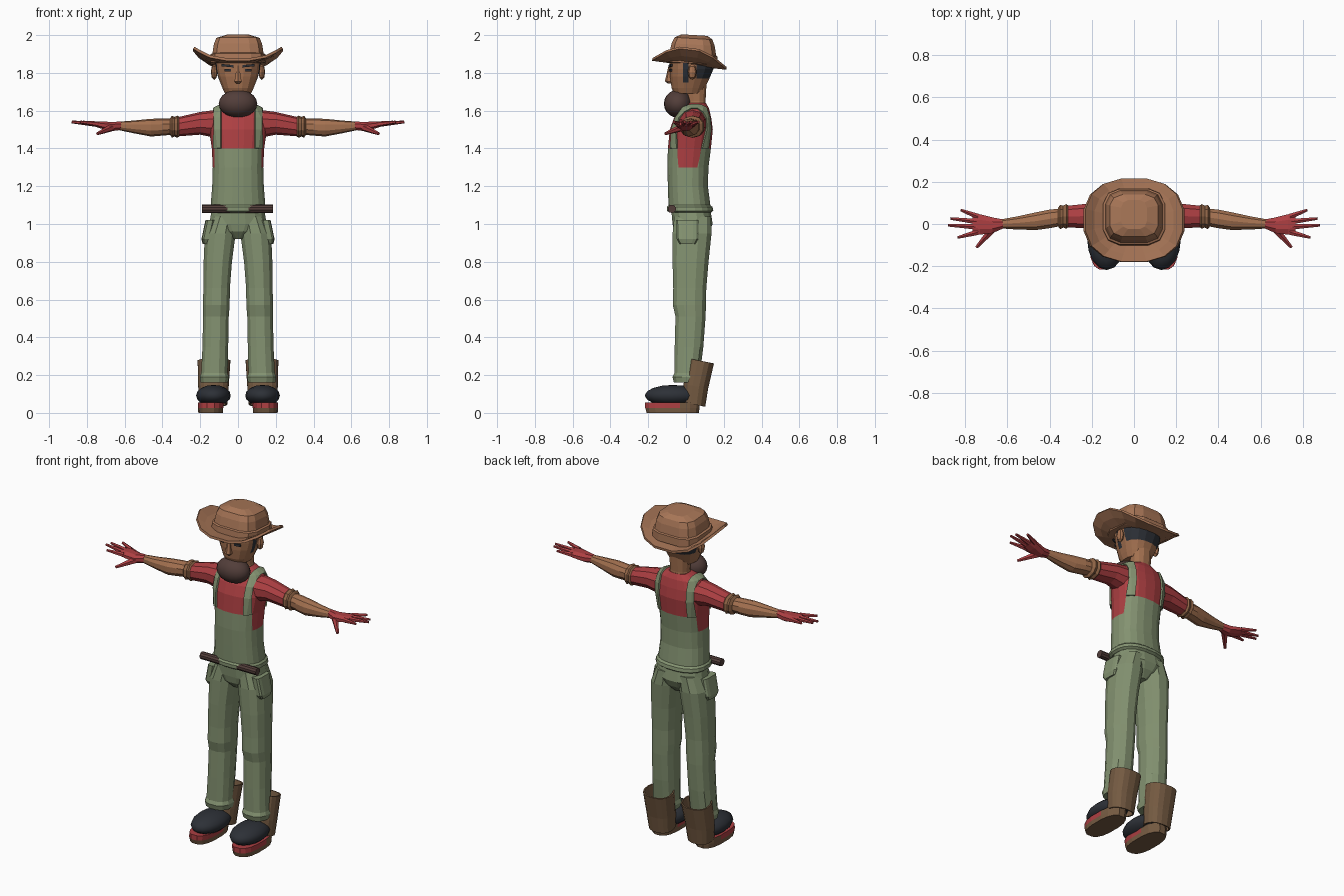
import bpy, bmesh, math
from mathutils import Vector, Matrix

if "Cube" in bpy.data.objects:
    bpy.data.objects.remove(bpy.data.objects["Cube"], do_unlink=True)


def material(name, *rgb):
    m = bpy.data.materials.new(name)
    m.use_nodes = True
    m.diffuse_color = (*rgb, 1)
    m.node_tree.nodes["Principled BSDF"].inputs["Base Color"].default_value = (*rgb, 1)
    return m


GREEN = material("overall_green", .23, .29, .165)
RED = material("shirt_red", .42, .05, .055)
SKIN = material("skin_brown", .37, .165, .08)
HAT = material("hat_tan", .39, .18, .095)
CUFF = material("cuff_brown", .27, .125, .06)
BEARD = material("beard_brown", .085, .048, .042)
HAIR = material("dark_slate", .026, .03, .038)
BOOT = material("boot_brown", .18, .105, .055)


def finish(name, bm, mats, smooth=False):
    bmesh.ops.recalc_face_normals(bm, faces=bm.faces[:])
    for f in bm.faces:
        f.smooth = smooth
    me = bpy.data.meshes.new(name)
    bm.to_mesh(me)
    bm.free()
    for m in mats:
        me.materials.append(m)
    ob = bpy.data.objects.new(name, me)
    bpy.context.collection.objects.link(ob)
    return ob


def oval(rx, ry, n, sides):
    """Points of a rounded-square outline."""
    pts = []
    for i in range(sides):
        a = math.tau * (i + .5) / sides
        c, s = math.cos(a), math.sin(a)
        pts.append((math.copysign(abs(c) ** (2 / n), c) * rx,
                    math.copysign(abs(s) ** (2 / n), s) * ry))
    return pts


def skin_rings(rings, caps=True):
    bm = bmesh.new()
    loops = [[bm.verts.new(p) for p in ring] for ring in rings]
    for a, b in zip(loops, loops[1:]):
        for i in range(len(a)):
            j = (i + 1) % len(a)
            bm.faces.new((a[i], a[j], b[j], b[i]))
    if caps:
        bm.faces.new(loops[0])
        bm.faces.new(loops[-1])
    return bm


def loft_z(rows, n=2.4, sides=12, caps=True, tilt=0):
    """Rows are z, centre x, centre y, radius x, radius y."""
    return skin_rings([[(cx + u, cy + v, z - tilt * v) for u, v in oval(rx, ry, n, sides)]
                       for z, cx, cy, rx, ry in rows], caps)


def loft_x(rows, side, n=2.2, sides=10):
    """Rows are x, centre y, centre z, radius y, radius z."""
    return skin_rings([[(side * x, cy + u, cz + v) for u, v in oval(ry, rz, n, sides)]
                       for x, cy, cz, ry, rz in rows])


def cut(bm, axis, *places):
    for p in places:
        no = Vector((0, 0, 0))
        no[axis] = 1
        bmesh.ops.bisect_plane(bm, geom=bm.verts[:] + bm.edges[:] + bm.faces[:],
                               plane_co=no * p, plane_no=no)


def paint(bm, rule):
    for f in bm.faces:
        f.material_index = rule(f.calc_center_median())


def blob(name, at, size, mat, seg=16, smooth=True):
    bm = bmesh.new()
    bmesh.ops.create_uvsphere(bm, u_segments=seg, v_segments=seg // 2, radius=1,
                              matrix=Matrix.LocRotScale(Vector(at), None, Vector(size)))
    return finish(name, bm, [mat], smooth)


def box(name, at, size, mat, turn=0, roll=0):
    bm = bmesh.new()
    rot = Matrix.Rotation(turn, 3, 'Z') @ Matrix.Rotation(roll, 3, 'Y')
    bmesh.ops.create_cube(bm, size=1, matrix=Matrix.LocRotScale(
        Vector(at), rot.to_quaternion(), Vector(size)))
    return finish(name, bm, [mat])


def rod(name, a, b, r1, r2, mat, seg=6):
    a, b = Vector(a), Vector(b)
    bm = bmesh.new()
    turn = (b - a).to_track_quat('Z', 'Y')
    bmesh.ops.create_cone(bm, cap_ends=True, segments=seg, radius1=r1, radius2=r2,
                          depth=(b - a).length,
                          matrix=Matrix.LocRotScale((a + b) / 2, turn, None))
    return finish(name, bm, [mat])


# Torso: shirt with painted bib and raised straps
IN, OUT = .088, .125
bm = loft_z([(1.06, 0, .022, .145, .11), (1.07, 0, .022, .158, .124), (1.09, 0, .02, .156, .122),
             (1.1, 0, .018, .146, .112), (1.2, 0, .01, .138, .107), (1.3, 0, .01, .135, .11),
             (1.4, 0, .018, .14, .115), (1.5, 0, .028, .155, .115), (1.56, 0, .035, .155, .1),
             (1.61, 0, .045, .125, .078), (1.64, 0, .052, .065, .055)], sides=20)
cut(bm, 0, -OUT, -IN, IN, OUT)


def overalls(c):
    x = abs(c.x)
    if c.z < 1.3 or (x < OUT and c.z < 1.4):
        return 0
    return 0 if IN < x < OUT else 1


paint(bm, overalls)
straps = [f for f in bm.faces if f.calc_center_median().z > 1.4 and f.material_index == 0]
bm.normal_update()
bmesh.ops.recalc_face_normals(bm, faces=bm.faces[:])
bmesh.ops.inset_region(bm, faces=straps, thickness=.001, depth=.009)
finish("torso", bm, [GREEN, RED])

# Hips and the bar at the waist
finish("hips", loft_z([(1.08, 0, .025, .14, .105), (1.0, 0, .035, .155, .108),
                       (.96, 0, .03, .11, .095), (.92, 0, .03, .03, .06)], sides=16), [GREEN])
rod("waist_bar", (-.19, -.075, 1.08), (.185, -.075, 1.08), .022, .022, BEARD, 10)

# Head with painted hair and sideburns
bm = loft_z([(1.69, 0, .01, .07, .075), (1.72, 0, .012, .084, .09), (1.78, 0, .022, .108, .108),
             (1.82, 0, .03, .118, .117), (1.88, 0, .03, .122, .12), (1.92, 0, .03, .11, .11)],
            sides=16)
cut(bm, 1, -.015, .012, .055)
cut(bm, 2, 1.75, 1.77)


def hairline(c):
    back = c.z > 1.77 and c.y > .055
    sideburn = c.z > 1.75 and -.015 < c.y < .012 and abs(c.x) > .06
    return int(back or sideburn)


paint(bm, hairline)
finish("head", bm, [SKIN, HAIR])
finish("neck", loft_z([(1.59, 0, .055, .068, .055), (1.65, 0, .055, .056, .05),
                       (1.76, 0, .055, .06, .056)]), [SKIN])
blob("beard", (0, -.043, 1.637), (.102, .074, .074), BEARD, 20)
finish("nose", loft_z([(1.745, 0, -.085, .012, .012), (1.755, 0, -.09, .022, .022),
                       (1.78, 0, -.088, .016, .018), (1.84, 0, -.082, .008, .01)], sides=6),
       [SKIN])

# Hat crown and brim
finish("hat_crown", loft_z([(1.85, 0, .033, .149, .138), (1.895, 0, .035, .149, .134),
                            (1.9, 0, .036, .138, .126), (1.95, 0, .038, .13, .116),
                            (1.982, 0, .04, .117, .102), (2.0, 0, .045, .062, .07)],
                           n=3.5, tilt=.06), [HAT])
brim = []
for grow in (.5, .62, .82, 1):
    ring = []
    for u, v in oval(.238, .2, 2.4, 16):
        lift = .085 * abs(u * grow / .238) ** 3
        ring.append((u * grow, .018 + v * grow, 1.846 - .12 * v * grow + lift))
    brim.append(ring)
ob = finish("hat_brim", skin_rings(brim, False), [HAT])
mod = ob.modifiers.new("thickness", 'SOLIDIFY')
mod.thickness = .014
mod.offset = 0

for side, label in ((1, "left_"), (-1, "right_")):
    # Face details
    blob(label + "ear", (side * .126, .033, 1.805), (.018, .024, .042), SKIN, 8, False)
    box(label + "brow", (side * .055, -.083, 1.838), (.064, .009, .012), HAIR,
        side * .2, -side * .1)
    box(label + "eye", (side * .054, -.082, 1.815), (.036, .008, .013), HAIR, side * .2)

    # Arm: sleeve, rolled cuff, forearm
    finish(label + "sleeve", loft_x([(.11, .035, 1.53, .075, .075), (.2, .038, 1.533, .063, .06),
                                     (.33, .035, 1.513, .052, .05)], side), [RED])
    finish(label + "cuff", loft_x([(.31, .036, 1.515, .052, .05), (.32, .036, 1.515, .061, .059),
                                   (.335, .035, 1.515, .054, .052), (.35, .033, 1.515, .06, .058),
                                   (.36, .032, 1.515, .045, .043)], side), [CUFF])
    finish(label + "forearm", loft_x([(.34, .033, 1.515, .043, .042), (.4, .024, 1.513, .046, .045),
                                      (.46, .014, 1.51, .044, .047), (.55, .005, 1.514, .033, .034),
                                      (.64, 0, 1.52, .021, .021)], side), [SKIN])

    # Gloved hand
    finish(label + "palm", loft_x([(.62, 0, 1.52, .023, .024), (.67, -.006, 1.516, .04, .026),
                                   (.73, -.002, 1.525, .052, .02), (.765, 0, 1.53, .046, .012)],
                                  side, sides=8), [RED])
    tips = [(.82, .066), (.868, .026), (.88, -.006), (.835, -.064)]
    for i, (x, y) in enumerate(tips):
        rod(f"{label}finger_{i + 1}", (side * .74, .036 - .025 * i, 1.528), (side * x, y, 1.54),
            .015, .007, RED)
    rod(label + "thumb", (side * .67, -.025, 1.51), (side * .745, -.11, 1.478), .02, .008, RED)

    # Trouser leg with knee folds and hem
    legs = [(1.04, .072, .035, .068, .1), (.95, .094, .032, .084, .106), (.8, .107, .024, .077, .098),
            (.66, .113, .02, .072, .09), (.57, .115, .018, .073, .09), (.51, .117, .024, .07, .082),
            (.35, .12, .016, .07, .078), (.21, .125, .006, .072, .07), (.19, .125, .004, .08, .078),
            (.16, .125, .004, .074, .07)]
    finish(label + "trouser_leg", loft_z([(z, side * x, *rest) for z, x, *rest in legs]), [GREEN])
    finish(label + "pocket", loft_z([(.895, side * .168, .008, .02, .042),
                                     (.92, side * .168, .008, .026, .058),
                                     (1.02, side * .147, .006, .026, .06)], n=4), [GREEN])

    # Boot: leaning shaft, toe cap, layered sole
    shaft = finish(label + "boot_shaft", loft_z([(.045, side * .13, .04, .074, .063),
                                                 (.14, side * .13, .052, .082, .066),
                                                 (.275, side * .127, .08, .088, .069)],
                                                sides=16, caps=False, tilt=.2), [BOOT])
    mod = shaft.modifiers.new("thickness", 'SOLIDIFY')
    mod.thickness = .008
    blob(label + "toe_cap", (side * .13, -.07, .092), (.092, .148, .056), HAIR)
    bm = loft_z([(0, side * .145, -.07, .066, .14), (.026, side * .145, -.072, .068, .146),
                 (.056, side * .143, -.072, .07, .146)], n=2.6, sides=16)
    paint(bm, lambda c: int(c.z > .026 and c.y < -.06))
    finish(label + "sole", bm, [BOOT, RED])
